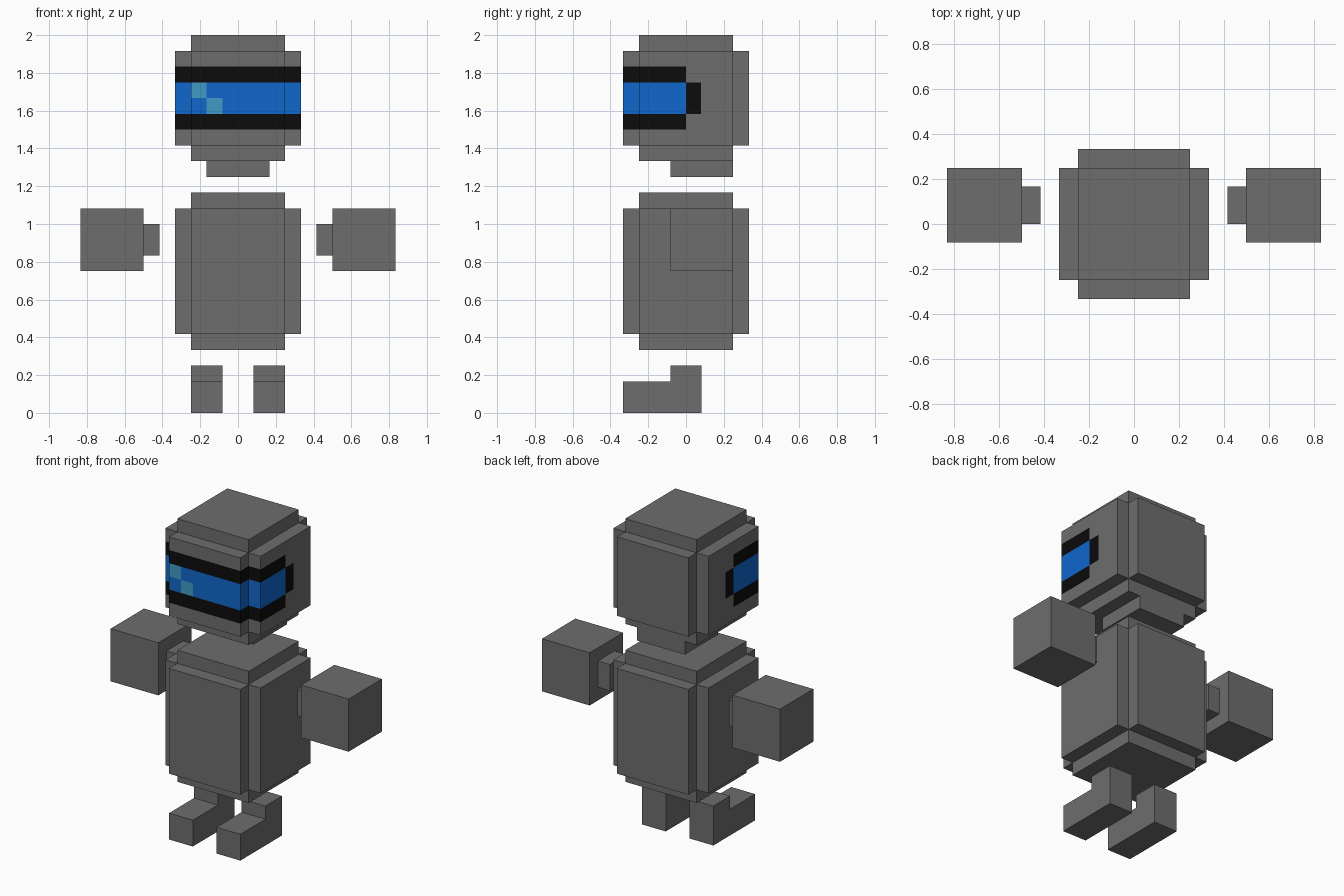
import bpy, bmesh
from mathutils import Vector

if "Cube" in bpy.data.objects:
    bpy.data.objects.remove(bpy.data.objects["Cube"])

U = 1 / 12  # the whole model sits on a grid of twelfths


def material(name, rgb):
    m = bpy.data.materials.new(name)
    m.diffuse_color = (*rgb, 1)
    m.use_nodes = True
    m.node_tree.nodes["Principled BSDF"].inputs["Base Color"].default_value = m.diffuse_color
    return m


GREY = material("grey_suit", (0.155, 0.155, 0.155))
BLACK = material("black_visor_frame", (0.0035, 0.0035, 0.0035))
BLUE = material("blue_visor", (0.005, 0.136, 0.61))
SHINE = material("pale_blue_glint", (0.052, 0.33, 0.57))


def finish(bm, name, mats=(GREY,)):
    bmesh.ops.recalc_face_normals(bm, faces=bm.faces[:])
    me = bpy.data.meshes.new(name)
    bm.to_mesh(me)
    bm.free()
    for m in mats:
        me.materials.append(m)
    ob = bpy.data.objects.new(name, me)
    bpy.context.collection.objects.link(ob)
    return ob


def box_bm(lo, hi):
    """Box between two corners, in grid units."""
    lo, hi = Vector(lo) * U, Vector(hi) * U
    bm = bmesh.new()
    bmesh.ops.create_cube(bm, size=1)
    for v in bm.verts:
        v.co = Vector([a if c < 0 else b for c, a, b in zip(v.co, lo, hi)])
    bm.normal_update()
    return bm


def stepped_box_bm(lo, hi):
    """Box whose six sides are each pushed out by one grid unit."""
    bm = box_bm(lo, hi)
    normals = [f.normal.copy() for f in bm.faces]
    caps = bmesh.ops.extrude_discrete_faces(bm, faces=bm.faces[:])["faces"]
    for f in caps:
        n = min(normals, key=lambda d: (d - f.normal).length)
        bmesh.ops.translate(bm, verts=f.verts[:], vec=n * U)
    return bm


def cut(bm, axis, at, faces):
    no = Vector([float(i == axis) for i in range(3)])
    geom = list({e for f in faces for e in f.edges}) + list(faces)
    geom += list({v for f in faces for v in f.verts})
    bmesh.ops.bisect_plane(bm, geom=geom, plane_co=no * at * U, plane_no=no, dist=1e-5)


# Head with wrap-around visor cut into its faces
bm = stepped_box_bm((-3, -3, 17), (3, 3, 23))
for z in (18, 19, 20, 21, 22):
    cut(bm, 2, z, bm.faces[:])
for y in (0, 0.95):
    cut(bm, 1, y, [f for f in bm.faces if abs(f.calc_center_median().x) > 3.9 * U])
for x in (-2, -1):
    cut(bm, 0, x, [f for f in bm.faces if f.calc_center_median().y < -3.9 * U])
for f in bm.faces:
    x, y, z = f.calc_center_median() / U
    if 18 < z < 22 and y < 0:
        f.material_index = 2 if 19 < z < 21 else 1
        if y < -3.9 and ((-3 < x < -2 and 20 < z < 21) or (-2 < x < -1 and 19 < z < 20)):
            f.material_index = 3
    elif 19 < z < 21 and y < 0.95 and abs(x) > 3.9:
        f.material_index = 1  # frame ends behind the visor
finish(bm, "head", (GREY, BLACK, BLUE, SHINE))

# Neck and torso
finish(box_bm((-2, -1, 15), (2, 3, 16)), "neck")
finish(stepped_box_bm((-3, -3, 5), (3, 3, 13)), "torso")

# Hands with wrists, and L-shaped feet, on both sides
FOOT = [(-4, 0), (1, 0), (1, 3), (-1, 3), (-1, 2), (-4, 2)]
for side, s in (("right", -1), ("left", 1)):
    finish(box_bm((min(6 * s, 10 * s), -1, 9), (max(6 * s, 10 * s), 3, 13)), side + "_hand")
    finish(box_bm((min(5 * s, 6 * s), 0, 10), (max(5 * s, 6 * s), 2, 12)), side + "_wrist")
    bm = bmesh.new()
    face = bm.faces.new([bm.verts.new(Vector((s, y, z)) * U) for y, z in FOOT])
    ext = bmesh.ops.extrude_face_region(bm, geom=[face], use_keep_orig=True)["geom"]
    bmesh.ops.translate(bm, verts=[g for g in ext if isinstance(g, bmesh.types.BMVert)],
                        vec=(2 * s * U, 0, 0))
    finish(bm, side + "_foot")
